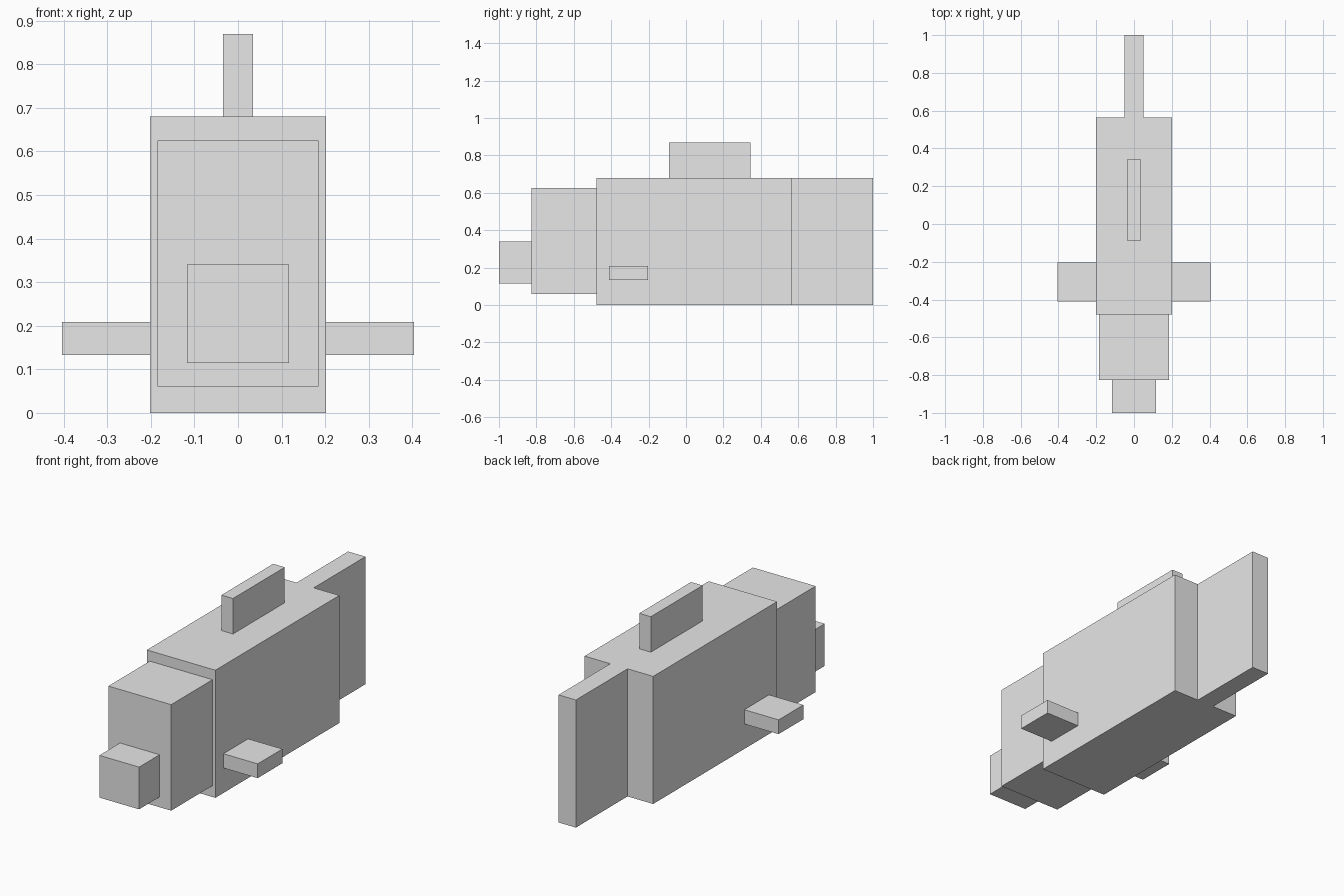
import bpy
from mathutils import Matrix, Vector
import bmesh

if "Cube" in bpy.data.objects:
    bpy.data.objects.remove(bpy.data.objects["Cube"])

grey = bpy.data.materials.new("light_grey")
grey.diffuse_color = (0.8, 0.8, 0.8, 1)
grey.use_nodes = True
grey.node_tree.nodes["Principled BSDF"].inputs["Base Color"].default_value = grey.diffuse_color


def box(name, x, y, z):
    """Box spanning the given (low, high) ranges."""
    lo, hi = Vector((x[0], y[0], z[0])), Vector((x[1], y[1], z[1]))
    bm = bmesh.new()
    bmesh.ops.create_cube(
        bm, size=1,
        matrix=Matrix.Translation((lo + hi) / 2) @ Matrix.Diagonal((*(hi - lo), 1)))
    mesh = bpy.data.meshes.new(name)
    bm.to_mesh(mesh)
    bm.free()
    mesh.materials.append(grey)
    obj = bpy.data.objects.new(name, mesh)
    bpy.context.collection.objects.link(obj)
    return obj


# Parts along the centre line, nose to tail
box("nose", (-0.117, 0.117), (-1.0, -0.827), (0.115, 0.34))
box("head", (-0.185, 0.185), (-0.827, -0.479), (0.06, 0.625))
box("body", (-0.202, 0.202), (-0.479, 0.565), (0.0, 0.68))
box("tail_fin", (-0.051, 0.051), (0.565, 1.0), (0.0, 0.68))
box("top_fin", (-0.034, 0.034), (-0.091, 0.345), (0.68, 0.869))

# Side fins
for side, x in (("left", (-0.404, -0.202)), ("right", (0.202, 0.404))):
    box("side_fin_" + side, x, (-0.411, -0.203), (0.133, 0.209))
